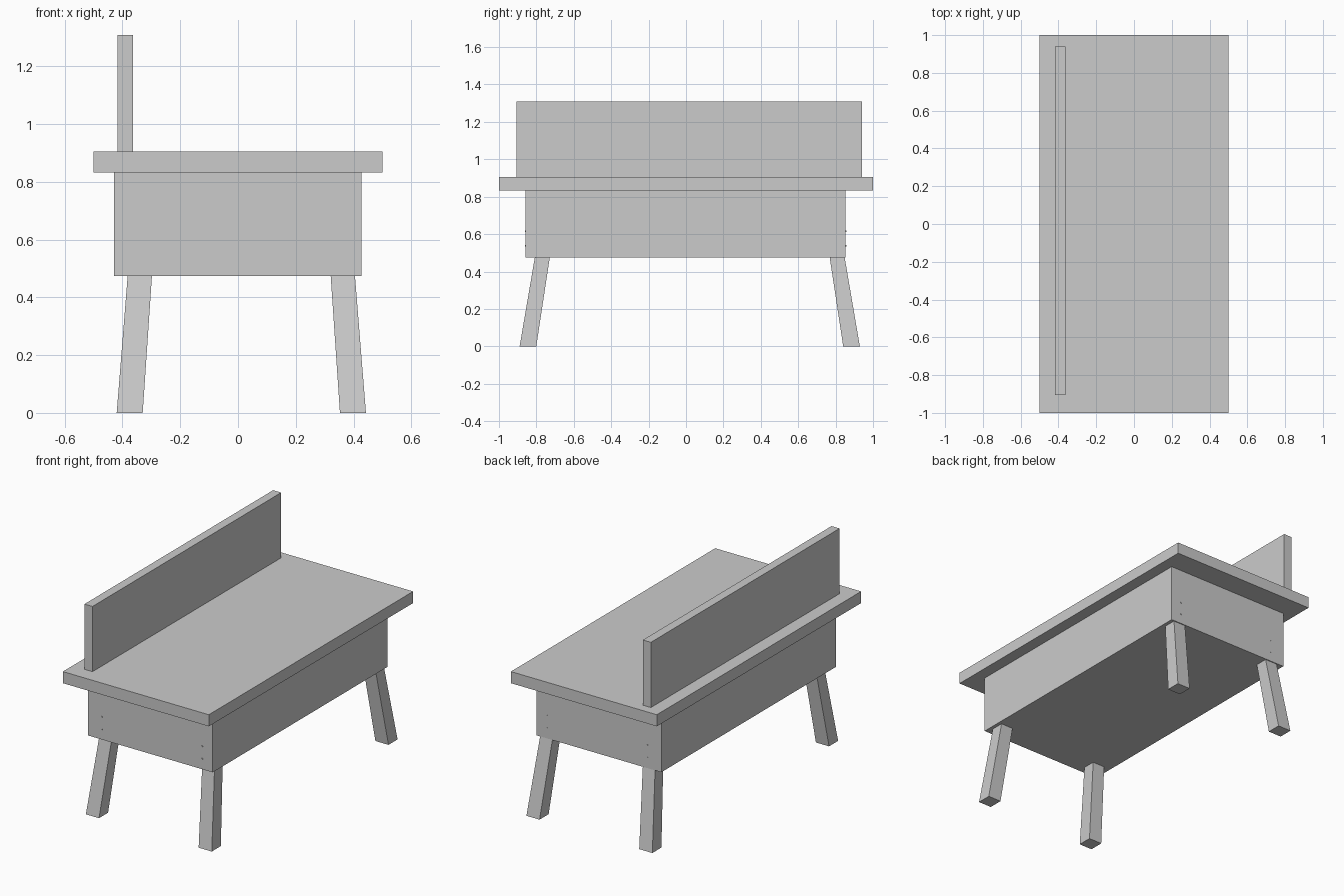
import bpy, bmesh
from math import radians
from mathutils import Matrix, Vector

if "Cube" in bpy.data.objects:
    bpy.data.objects.remove(bpy.data.objects["Cube"])


def finish(name, bm):
    bmesh.ops.recalc_face_normals(bm, faces=bm.faces)
    mesh = bpy.data.meshes.new(name)
    bm.to_mesh(mesh)
    bm.free()
    obj = bpy.data.objects.new(name, mesh)
    bpy.context.collection.objects.link(obj)
    return obj


def box(name, lo, hi):
    lo, hi = Vector(lo), Vector(hi)
    bm = bmesh.new()
    bmesh.ops.create_cube(bm, size=1)
    bmesh.ops.scale(bm, vec=hi - lo, verts=bm.verts)
    bmesh.ops.translate(bm, vec=(lo + hi) / 2, verts=bm.verts)
    return finish(name, bm)


# Table top, box body and upright board
box("table_top", (-0.5, -1, 0.833), (0.5, 1, 0.905))
box("body_box", (-0.429, -0.857, 0.474), (0.427, 0.854, 0.833))
box("back_board", (-0.418, -0.906, 0.905), (-0.363, 0.941, 1.309))

# Splayed, slightly tapered legs, ending inside the body
CX, CY = 0.0115, 0.02
LEG_TOP = 0.64


def leg(name, sx, sy):
    bm = bmesh.new()
    bmesh.ops.create_cube(bm, size=1)
    for v in bm.verts:
        t = LEG_TOP / 0.474 if v.co.z > 0 else 0
        size_x, size_y = 0.090 - 0.006 * t, 0.089 - 0.009 * t
        off_x, off_y = 0.3865 - 0.035 * t, 0.865 - 0.0765 * t
        v.co = (CX + sx * off_x + v.co.x * size_x,
                CY + sy * off_y + v.co.y * size_y,
                LEG_TOP if t else 0)
    return finish(name, bm)


for sy, end in ((-1, "front"), (1, "back")):
    for sx, side in ((-1, "left"), (1, "right")):
        leg(f"{end}_{side}_leg", sx, sy)

# Tiny screw heads on both ends of the body
for y, end in ((-0.857, "front"), (0.854, "back")):
    bm = bmesh.new()
    for x in (-0.334, 0.355):
        for z in (0.538, 0.615):
            bmesh.ops.create_cone(
                bm, cap_ends=True, segments=12, radius1=0.005, radius2=0.005, depth=0.006,
                matrix=Matrix.Translation((x, y, z)) @ Matrix.Rotation(radians(90), 4, "X"))
    finish(f"{end}_screws", bm)
